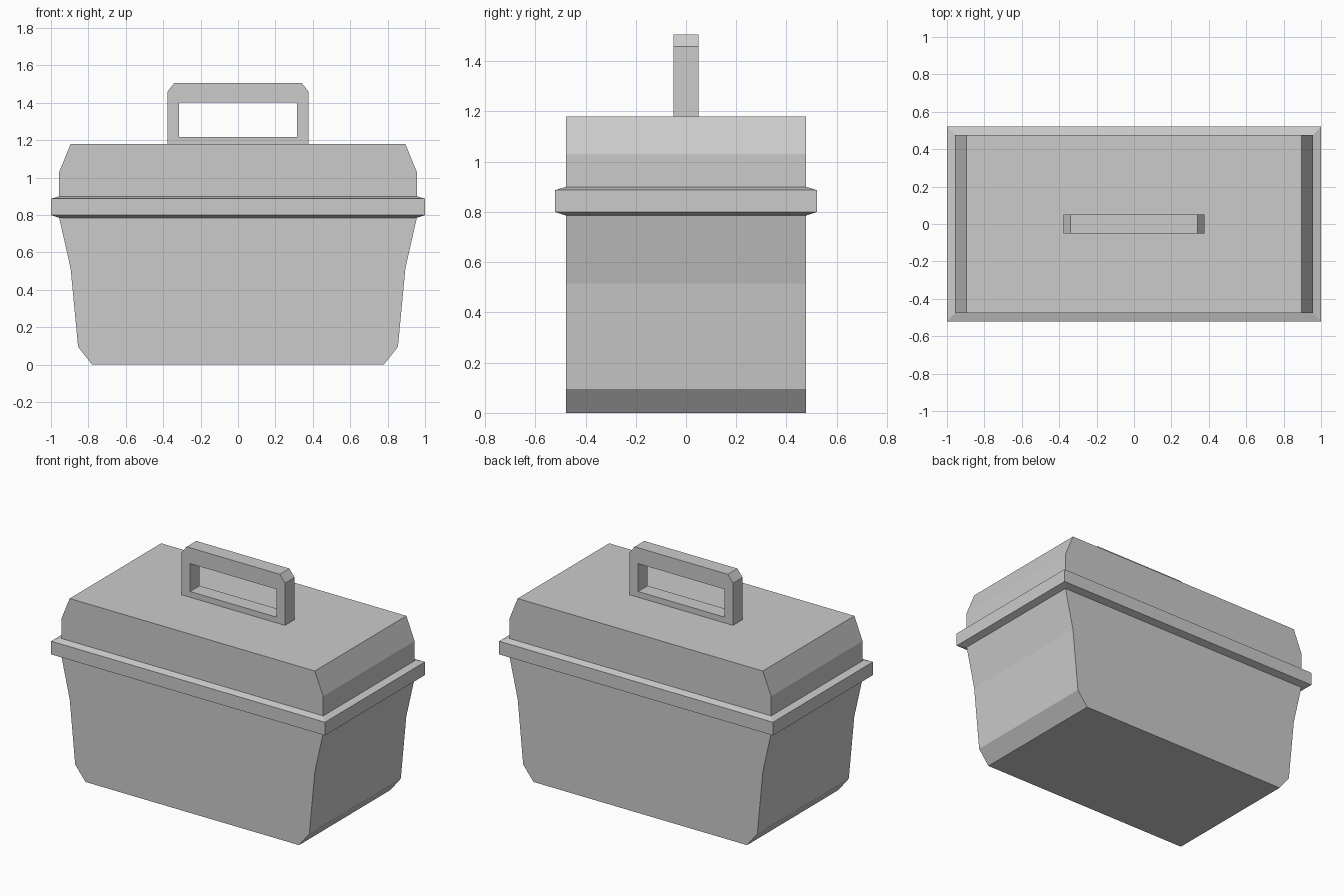
import bpy, bmesh

if "Cube" in bpy.data.objects:
    bpy.data.objects.remove(bpy.data.objects["Cube"])


def finish(name, bm):
    bmesh.ops.recalc_face_normals(bm, faces=bm.faces[:])
    mesh = bpy.data.meshes.new(name)
    bm.to_mesh(mesh)
    bm.free()
    obj = bpy.data.objects.new(name, mesh)
    bpy.context.collection.objects.link(obj)
    return obj


def mirrored(half):
    """Closed outline from its right half, listed bottom to top."""
    return half + [(-x, z) for x, z in reversed(half)]


def prism(name, halves, depth):
    """Extrude mirrored outlines along y; outlines after the first are holes."""
    bm = bmesh.new()
    edges = []
    for half in halves:
        verts = [bm.verts.new((x, -depth, z)) for x, z in mirrored(half)]
        edges += [bm.edges.new((a, b)) for a, b in zip(verts, verts[1:] + verts[:1])]
    if len(halves) == 1:
        bm.faces.new(verts)
    else:
        bmesh.ops.triangle_fill(bm, edges=edges, use_beauty=True, normal=(0, -1, 0))
    geom = bmesh.ops.extrude_face_region(bm, geom=bm.faces[:], use_keep_orig=True)["geom"]
    top = [v for v in geom if isinstance(v, bmesh.types.BMVert)]
    bmesh.ops.translate(bm, verts=top, vec=(0, 2 * depth, 0))
    return finish(name, bm)


def stacked_rectangles(name, levels):
    """Loft rectangles given as (half width, half depth, height)."""
    bm = bmesh.new()
    rings = [[bm.verts.new((sx * w, sy * d, z))
              for sx, sy in ((-1, -1), (1, -1), (1, 1), (-1, 1))] for w, d, z in levels]
    for a, b in zip(rings, rings[1:]):
        for i in range(4):
            j = (i + 1) % 4
            bm.faces.new((a[i], a[j], b[j], b[i]))
    bm.faces.new(rings[0])
    bm.faces.new(rings[-1])
    return finish(name, bm)


DEPTH = 0.477

# Tapered lower box
prism("box_body", [[(0.78, 0), (0.855, 0.095), (0.895, 0.515), (0.956, 0.785)]], DEPTH)

# Protruding rim with sloped lips
stacked_rectangles("rim", [(0.956, DEPTH, 0.785), (1.0, 0.521, 0.80),
                           (1.0, 0.521, 0.887), (0.956, DEPTH, 0.90)])

# Lid with sloped ends
prism("lid", [[(0.956, 0.90), (0.956, 1.03), (0.895, 1.18)]], DEPTH)

# Carry handle with rectangular opening
prism("handle", [[(0.378, 1.18), (0.378, 1.458), (0.34, 1.507)],
                 [(0.315, 1.218), (0.315, 1.402)]], 0.05)
